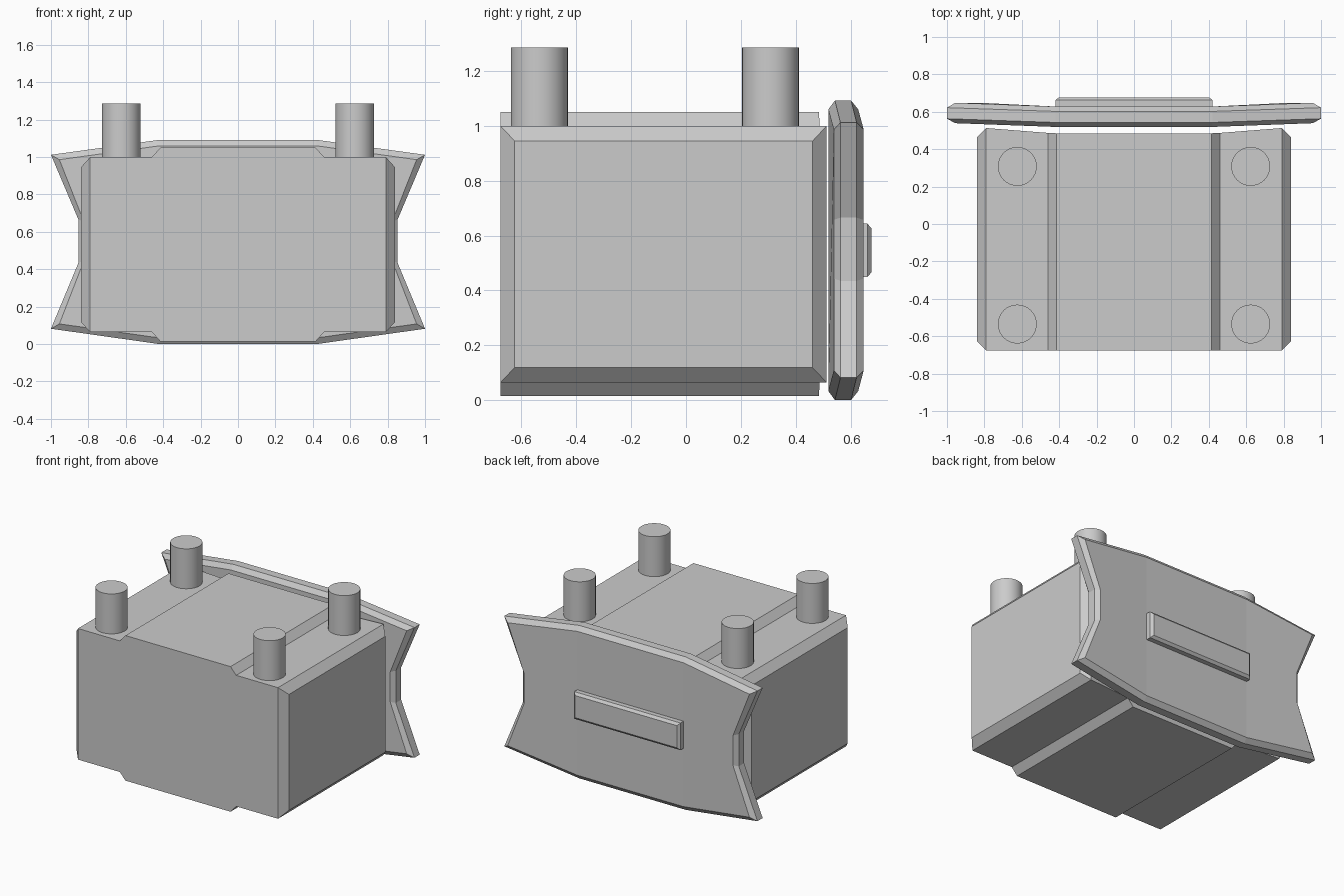
import bpy, bmesh

if "Cube" in bpy.data.objects:
    bpy.data.objects.remove(bpy.data.objects["Cube"])


def loft(name, rings, cap_parts=None):
    """Skin a series of closed rings and cap both ends (caps may be split)."""
    bm = bmesh.new()
    vs = [[bm.verts.new(p) for p in ring] for ring in rings]
    n = len(rings[0])
    for a, b in zip(vs, vs[1:]):
        for i in range(n):
            j = (i + 1) % n
            bm.faces.new((a[i], a[j], b[j], b[i]))
    for end in (vs[0], vs[-1]):
        for part in cap_parts or [range(n)]:
            bm.faces.new([end[i] for i in part])
    bmesh.ops.recalc_face_normals(bm, faces=bm.faces)
    mesh = bpy.data.meshes.new(name)
    bm.to_mesh(mesh)
    bm.free()
    obj = bpy.data.objects.new(name, mesh)
    bpy.context.collection.objects.link(obj)
    return obj


# Box body: rectangles stacked along x (x, y0, y1, z0, z1), mirrored
half = [(0.84, -0.625, 0.462, 0.118, 0.945),
        (0.79, -0.677, 0.513, 0.064, 1.0),
        (0.46, -0.677, 0.487, 0.064, 1.0),
        (0.415, -0.677, 0.485, 0.014, 1.05)]
stations = half + [(-s[0], *s[1:]) for s in reversed(half)]
loft("box_body", [[(x, y0, z0), (x, y1, z0), (x, y1, z1), (x, y0, z1)]
                  for x, y0, y1, z0, z1 in stations])

# Waisted end panel: bevelled edge, wings bent slightly backwards
outer = [(0.42, 1.092), (1.0, 1.012), (0.853, 0.665),
         (0.853, 0.435), (1.0, 0.082), (0.42, 0.0)]
inner = [(0.42, 1.06), (0.955, 0.986), (0.825, 0.657),
         (0.825, 0.443), (0.955, 0.108), (0.42, 0.033)]


def panel_ring(profile, y):
    pts = profile + [(-x, z) for x, z in reversed(profile)]
    return [(x, y + (0.02 if abs(x) > 0.5 else 0), z) for x, z in pts]


loft("end_panel",
     [panel_ring(inner, 0.519), panel_ring(outer, 0.543),
      panel_ring(outer, 0.602), panel_ring(inner, 0.628)],
     [range(0, 6), (0, 5, 6, 11), range(6, 12)])

# Raised bar on the panel
bar = []
for y, inset in ((0.615, 0), (0.662, 0), (0.677, 0.018)):
    x, z0, z1 = 0.42 - inset, 0.449 + inset, 0.643 - inset
    bar.append([(-x, y, z0), (x, y, z0), (x, y, z1), (-x, y, z1)])
loft("handle_bar", bar)

# Four round posts on top
for sx in (-1, 1):
    for y in (0.308, -0.535):
        bpy.ops.mesh.primitive_cylinder_add(
            vertices=32, radius=0.104, depth=0.285,
            location=(sx * 0.624, y, 1.1425))
        bpy.context.object.name = "post"
        bpy.ops.object.shade_smooth_by_angle()
